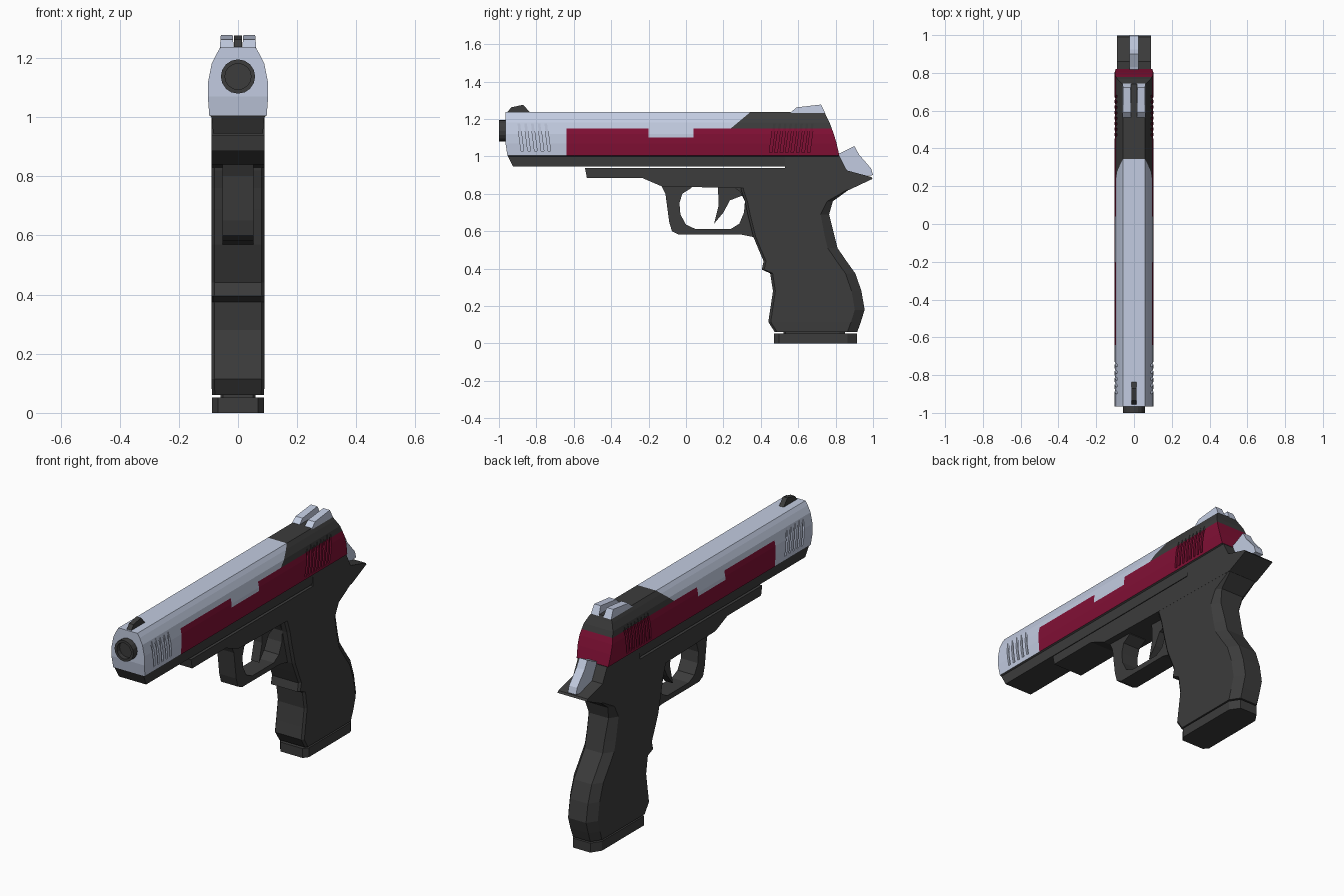
import bpy, bmesh, math
from mathutils import Vector

if "Cube" in bpy.data.objects:
    bpy.data.objects.remove(bpy.data.objects["Cube"])


def material(name, color):
    m = bpy.data.materials.new(name)
    m.diffuse_color = (*color, 1)
    m.use_nodes = True
    m.node_tree.nodes["Principled BSDF"].inputs["Base Color"].default_value = m.diffuse_color
    return m


DARK = material("dark grey", (0.045, 0.045, 0.045))
SILVER = material("pale steel", (0.54, 0.60, 0.75))
RED = material("deep red", (0.22, 0.005, 0.035))


def finish(bm, name, mat):
    bmesh.ops.recalc_face_normals(bm, faces=bm.faces)
    me = bpy.data.meshes.new(name)
    bm.to_mesh(me)
    bm.free()
    me.materials.append(mat)
    ob = bpy.data.objects.new(name, me)
    bpy.context.collection.objects.link(ob)
    return ob


def bridge(bm, rings):
    """Skin a list of equal rings and cap both ends."""
    rings = [[bm.verts.new(p) for p in r] for r in rings]
    n = len(rings[0])
    for a, b in zip(rings, rings[1:]):
        for i in range(n):
            j = (i + 1) % n
            bm.faces.new((a[i], a[j], b[j], b[i]))
    bm.faces.new(rings[0])
    bm.faces.new(rings[-1])


def prism(bm, profile, x0, x1, top_inset=0.0):
    """Extrude a (y, z) profile across x, optionally tapering towards the top."""
    zs = [z for _, z in profile]
    lo, span = min(zs), max(zs) - min(zs)
    t = [top_inset * (z - lo) / span for _, z in profile]
    bridge(bm, [[(x0 + k, y, z) for (y, z), k in zip(profile, t)],
                [(x1 - k, y, z) for (y, z), k in zip(profile, t)]])


def plate(name, profile, half, mat):
    bm = bmesh.new()
    prism(bm, profile, -half, half)
    return finish(bm, name, mat)


def stack(name, rows, mat):
    """Loft upwards through rows of z, front y, back y, half width, front chamfer, back chamfer."""
    bm = bmesh.new()
    rings = []
    for z, f, b, w, cf, cb in rows:
        if cf == 0:
            rings.append([(-w, f, z), (w, f, z), (w, b, z), (-w, b, z)])
        else:
            rings.append([(cf - w, f, z), (w - cf, f, z), (w, f + cf * 1.3, z), (w, b - cb * 1.5, z),
                          (w - cb, b, z), (cb - w, b, z), (-w, b - cb * 1.5, z), (-w, f + cf * 1.3, z)])
    bridge(bm, rings)
    return finish(bm, name, mat)


# Slide shell
slide = stack("slide", [
    (0.945, -0.925, 0.81, 0.084, 0, 0),
    (1.000, -0.952, 0.815, 0.089, 0, 0),
    (1.005, -0.955, 0.82, 0.097, 0, 0),
    (1.070, -0.965, 0.805, 0.102, 0, 0),
    (1.120, -0.965, 0.79, 0.101, 0, 0),
    (1.180, -0.965, 0.768, 0.089, 0, 0),
    (1.215, -0.965, 0.75, 0.072, 0, 0),
    (1.237, -0.965, 0.74, 0.058, 0, 0)], SILVER)

# Slanted grip grooves on both sides of the slide
bm = bmesh.new()
for start, count, step, lean, z0, z1 in ((-0.882, 5, 0.036, -0.022, 1.03, 1.2),
                                         (0.445, 8, 0.029, 0.022, 1.02, 1.18)):
    for i in range(count):
        y = start + i * step
        bar = [(y, z0), (y + 0.014, z0), (y + 0.014 + lean, z1), (y + lean, z1)]
        for x0, x1 in ((0.09, 0.13), (-0.13, -0.09)):
            prism(bm, bar, x0, x1)
cutter = finish(bm, "groove_cutter", DARK)
cutter.hide_render = True
cutter.hide_viewport = True
mod = slide.modifiers.new("grooves", 'BOOLEAN')
mod.operation, mod.solver, mod.object = 'DIFFERENCE', 'EXACT', cutter
cut = bpy.data.meshes.new_from_object(slide.evaluated_get(bpy.context.evaluated_depsgraph_get()))
slide.modifiers.clear()
cut.materials.clear()
for m in (SILVER, DARK, RED):
    cut.materials.append(m)

# Cut the slide along its colour borders, then colour by position
bm = bmesh.new()
bm.from_mesh(cut)
bmesh.ops.triangulate(bm, faces=bm.faces)
for co, no in (((0, 0, 1.15), (0, 0, 1)), ((0, 0, 1.10), (0, 0, 1)), ((0, 0, 1.005), (0, 0, 1)),
               ((0, -0.64, 0), (0, 1, 0)), ((0, -0.2, 0), (0, 1, 0)), ((0, 0.04, 0), (0, 1, 0)),
               ((0, 0.24, 1.15), (0, 1, -1.2))):
    bmesh.ops.bisect_plane(bm, geom=bm.verts[:] + bm.edges[:] + bm.faces[:], dist=1e-5,
                           plane_co=co, plane_no=Vector(no).normalized())
for f in bm.faces:
    _, y, z = f.calc_center_median()
    notch = z > 1.10 and -0.2 < y < 0.04
    if z < 1.005:
        f.material_index = 1
    elif z < 1.15:
        f.material_index = 2 if y > -0.64 and not notch else 0
    else:
        f.material_index = 1 if y > 0.24 + (z - 1.15) * 1.2 else 0
bm.to_mesh(cut)
bm.free()
slide.data = cut

# Barrel with a shallow bore
bm = bmesh.new()
bridge(bm, [[(r * math.cos(a), y, 1.137 + r * math.sin(a))
             for a in (math.tau * i / 16 for i in range(16))]
            for y, r in ((-0.9, 0.058), (-1.0, 0.058), (-1.0, 0.044), (-0.975, 0.044))])
finish(bm, "barrel", DARK)

# Sights
plate("front_sight", [(-0.96, 1.23), (-0.935, 1.262), (-0.87, 1.276), (-0.83, 1.23)], 0.014, DARK)
bm = bmesh.new()
rear = [(0.555, 1.23), (0.59, 1.262), (0.722, 1.277), (0.745, 1.23)]
for x0, x1 in ((0.014, 0.062), (-0.062, -0.014)):
    prism(bm, rear, x0, x1, 0.004)
finish(bm, "rear_sight", SILVER)

# Hammer
plate("hammer", [(0.80, 1.01), (0.83, 1.02), (0.90, 1.055), (0.925, 1.01), (0.99, 0.935),
                 (1.0, 0.90), (0.96, 0.895), (0.82, 0.93)], 0.025, SILVER)

# Frame with rear tang
plate("frame", [(-0.54, 0.937), (-0.53, 0.885), (-0.235, 0.885), (-0.13, 0.84), (0.3, 0.83),
                (0.87, 0.82), (0.998, 0.88), (0.99, 0.89), (0.86, 0.925), (0.82, 1.003),
                (0.53, 1.003), (0.53, 0.937)], 0.09, DARK)

# Trigger guard and trigger
plate("trigger_guard", [
    (-0.14, 0.86), (-0.11, 0.80), (-0.09, 0.65), (-0.075, 0.60), (-0.04, 0.583), (0.29, 0.583),
    (0.38, 0.565), (0.40, 0.85), (0.25, 0.84), (0.29, 0.81), (0.315, 0.76), (0.31, 0.70),
    (0.285, 0.64), (0.24, 0.612), (0.05, 0.612), (0.0, 0.635), (-0.03, 0.69), (-0.035, 0.75),
    (-0.02, 0.80), (0.03, 0.832), (0.03, 0.86)], 0.052, DARK)
plate("trigger", [(0.17, 0.85), (0.175, 0.74), (0.15, 0.64), (0.20, 0.70), (0.235, 0.765),
                  (0.30, 0.79), (0.30, 0.85)], 0.025, DARK)

# Grip
stack("grip", [
    (0.06, 0.475, 0.915, 0.088, 0.01, 0.035),
    (0.115, 0.44, 0.935, 0.09, 0.01, 0.035),
    (0.18, 0.45, 0.955, 0.09, 0.01, 0.035),
    (0.28, 0.465, 0.938, 0.09, 0.01, 0.035),
    (0.375, 0.45, 0.905, 0.09, 0.01, 0.035),
    (0.395, 0.405, 0.89, 0.09, 0.01, 0.035),
    (0.44, 0.415, 0.858, 0.09, 0.01, 0.035),
    (0.51, 0.385, 0.81, 0.09, 0.01, 0.035),
    (0.57, 0.36, 0.795, 0.09, 0.01, 0.035),
    (0.69, 0.33, 0.765, 0.09, 0.01, 0.03),
    (0.76, 0.315, 0.785, 0.09, 0.01, 0.02),
    (0.82, 0.295, 0.868, 0.0895, 0.01, 0.006),
    (0.85, 0.29, 0.90, 0.0895, 0.01, 0.006)], DARK)

# Magazine neck and base
stack("magazine_neck", [(0.04, 0.52, 0.85, 0.06, 0.01, 0.02), (0.08, 0.52, 0.85, 0.06, 0.01, 0.02)], DARK)
stack("magazine_base", [(0.0, 0.47, 0.915, 0.088, 0.02, 0.035), (0.052, 0.47, 0.915, 0.088, 0.02, 0.035)], DARK)
